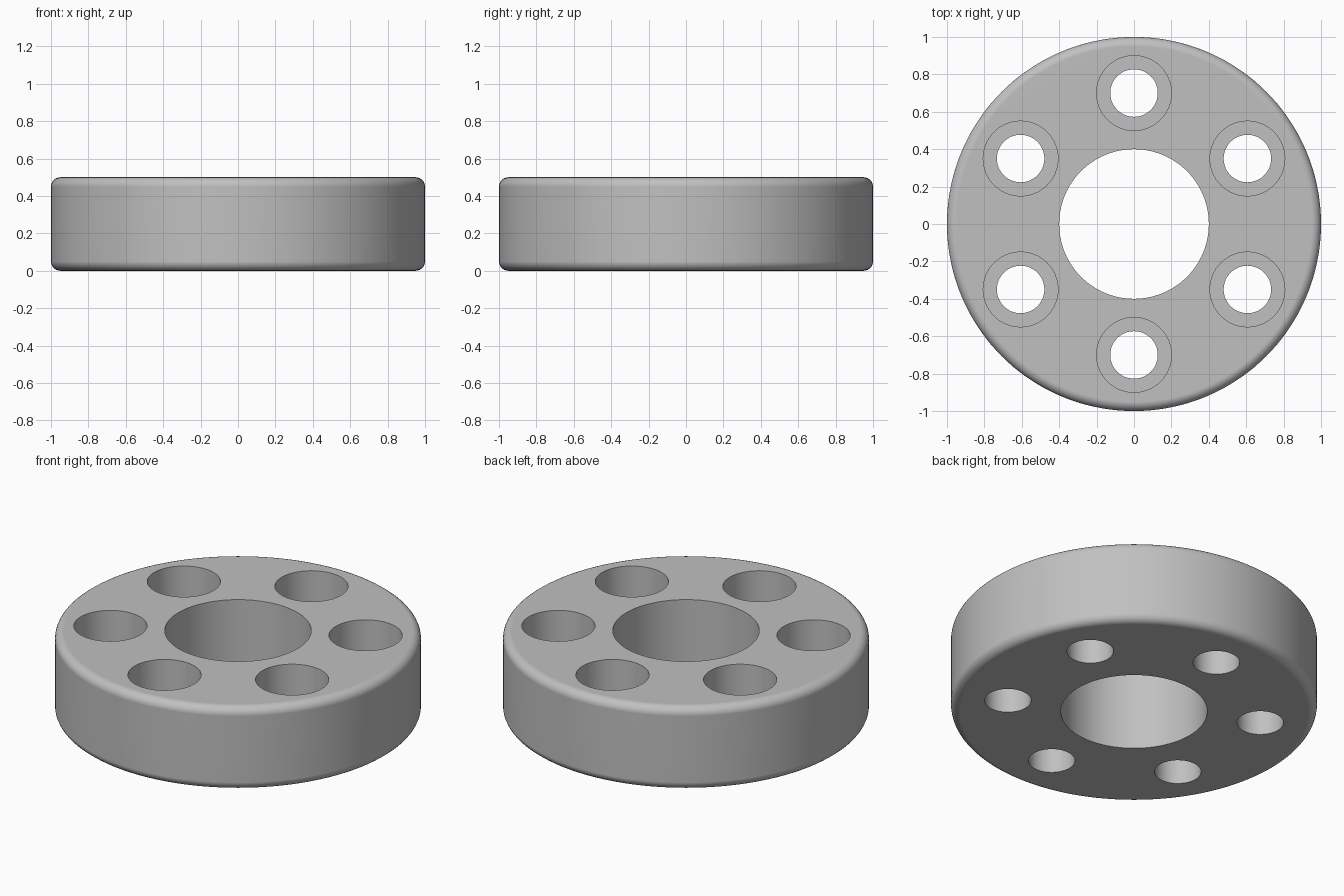
import bpy
import bmesh
from math import radians, cos, sin
from mathutils import Matrix

HEIGHT = 0.5
OUTER_RADIUS = 1.0
FILLET = 0.05
BORE_RADIUS = 0.4
BOLT_CIRCLE = 0.7
HOLE_RADIUS = 0.127
COUNTERBORE_RADIUS = 0.2
COUNTERBORE_DEPTH = 0.25
OVERSHOOT = 0.1

default_cube = bpy.data.objects.get("Cube")
if default_cube:
    bpy.data.objects.remove(default_cube, do_unlink=True)


def add_cylinder(bm, x, y, radius, bottom, top, sides):
    centre = Matrix.Translation((x, y, (bottom + top) / 2))
    bmesh.ops.create_cone(bm, cap_ends=True, segments=sides, radius1=radius,
                          radius2=radius, depth=top - bottom, matrix=centre)


def to_object(bm, name):
    mesh = bpy.data.meshes.new(name)
    bm.to_mesh(mesh)
    bm.free()
    obj = bpy.data.objects.new(name, mesh)
    bpy.context.collection.objects.link(obj)
    return obj


def cut(target, cutter):
    modifier = target.modifiers.new("Cut", 'BOOLEAN')
    modifier.operation = 'DIFFERENCE'
    modifier.solver = 'EXACT'
    modifier.object = cutter
    bpy.ops.object.modifier_apply(modifier=modifier.name)
    bpy.data.objects.remove(cutter, do_unlink=True)


# Round disc with filleted rims
bm = bmesh.new()
add_cylinder(bm, 0, 0, OUTER_RADIUS, 0, HEIGHT, 144)
rims = [e for e in bm.edges if abs(e.verts[0].co.z - e.verts[1].co.z) < 0.01]
bmesh.ops.bevel(bm, geom=rims, offset=FILLET, segments=6, profile=0.5,
                affect='EDGES', clamp_overlap=True)
flange = to_object(bm, "flange_ring")
bpy.ops.object.select_all(action='DESELECT')
bpy.context.view_layer.objects.active = flange
flange.select_set(True)

# Centre bore, bolt holes and counterbores
through, pockets = bmesh.new(), bmesh.new()
add_cylinder(through, 0, 0, BORE_RADIUS, -OVERSHOOT, HEIGHT + OVERSHOOT, 96)
for i in range(6):
    angle = radians(30 + 60 * i)
    x, y = BOLT_CIRCLE * cos(angle), BOLT_CIRCLE * sin(angle)
    add_cylinder(through, x, y, HOLE_RADIUS, -OVERSHOOT, HEIGHT + OVERSHOOT, 48)
    add_cylinder(pockets, x, y, COUNTERBORE_RADIUS,
                 HEIGHT - COUNTERBORE_DEPTH, HEIGHT + OVERSHOOT, 64)
cut(flange, to_object(through, "through_hole_cutter"))
cut(flange, to_object(pockets, "counterbore_cutter"))

# Plain grey metal
grey = bpy.data.materials.new("grey_metal")
grey.use_nodes = True
colour = (0.53, 0.53, 0.53, 1)
grey.diffuse_color = colour
grey.node_tree.nodes["Principled BSDF"].inputs["Base Color"].default_value = colour
flange.data.materials.clear()
flange.data.materials.append(grey)
for face in flange.data.polygons:
    face.material_index = 0

# Smooth walls and fillets, flat caps
bpy.ops.object.shade_smooth_by_angle(angle=radians(30))
normals = flange.modifiers.new("Flat caps", 'WEIGHTED_NORMAL')
normals.keep_sharp = True
